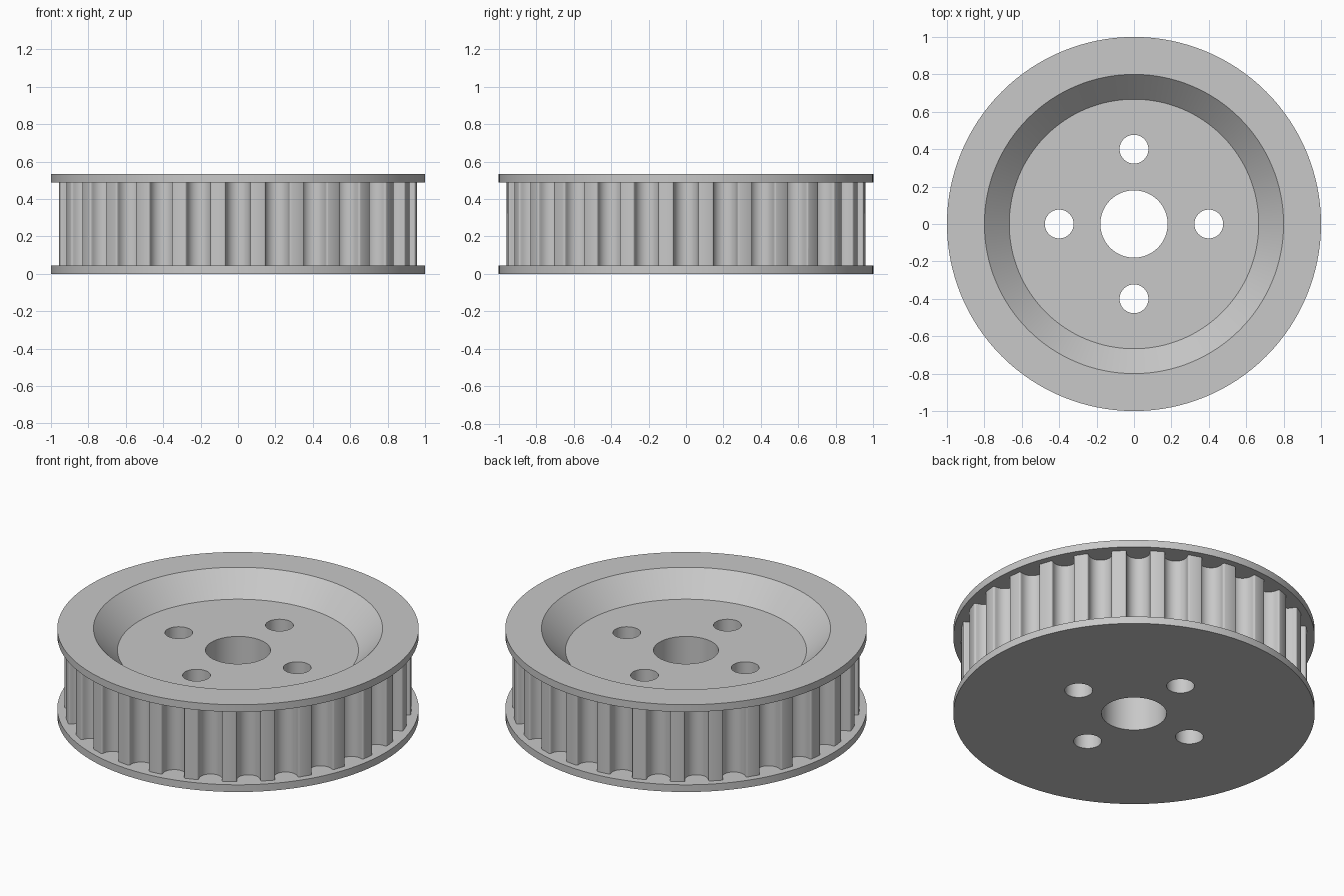
import bpy
import bmesh
from math import cos, sin, pi, radians

if "Cube" in bpy.data.objects:
    bpy.data.objects.remove(bpy.data.objects["Cube"])

HEIGHT, FLANGE = 0.533, 0.044
TEETH, TIP = 28, 0.957
GROOVE, FILLET, ROOT = 0.065, 0.01, 0.935

grey = bpy.data.materials.new("machined grey")
grey.use_nodes = True
colour = (0.58, 0.58, 0.58, 1)
grey.diffuse_color = colour
grey.node_tree.nodes["Principled BSDF"].inputs["Base Color"].default_value = colour


def ring(radius, sides=128):
    return [(radius * cos(2 * pi * i / sides), radius * sin(2 * pi * i / sides))
            for i in range(sides)]


def loft(name, low, high, z0, z1):
    """Closed solid between two outlines with equal point counts."""
    bm = bmesh.new()
    a = [bm.verts.new((x, y, z0)) for x, y in low]
    b = [bm.verts.new((x, y, z1)) for x, y in high]
    bm.faces.new(a[::-1])
    bm.faces.new(b)
    for i in range(len(a)):
        j = (i + 1) % len(a)
        bm.faces.new((a[i], a[j], b[j], b[i]))
    mesh = bpy.data.meshes.new(name)
    bm.to_mesh(mesh)
    bm.free()
    mesh.materials.append(grey)
    obj = bpy.data.objects.new(name, mesh)
    bpy.context.collection.objects.link(obj)
    return obj


def combine(target, tool, operation):
    """Apply a boolean and discard the helper solid."""
    mod = target.modifiers.new("combine", "BOOLEAN")
    mod.operation, mod.solver, mod.object = operation, "EXACT", tool
    bpy.context.view_layer.update()
    result = target.evaluated_get(bpy.context.evaluated_depsgraph_get())
    mesh = bpy.data.meshes.new_from_object(result)
    target.modifiers.clear()
    target.data = mesh
    bpy.data.objects.remove(tool)


def groove_profile():
    """Rounded belt groove as (sideways, outward) points."""
    entry = []
    for i in range(5):
        a = pi / 2 * (1 - i / 4)
        entry.append((-GROOVE - FILLET + FILLET * cos(a),
                      TIP - FILLET + FILLET * sin(a)))
    root = [(GROOVE * cos(pi + pi * i / 14), ROOT + GROOVE * sin(pi + pi * i / 14))
            for i in range(15)]
    return entry + root + [(-t, r) for t, r in reversed(entry)]


# Toothed core
outline = []
for k in range(TEETH):
    c, s = cos(2 * pi * k / TEETH), sin(2 * pi * k / TEETH)
    outline += [(r * c - t * s, r * s + t * c) for t, r in groove_profile()]
pulley = loft("toothed_pulley", outline, outline, FLANGE / 2, HEIGHT - FLANGE / 2)

# Flanges
for name, z in (("lower_flange", 0), ("upper_flange", HEIGHT - FLANGE)):
    combine(pulley, loft(name, ring(1), ring(1), z, z + FLANGE), "UNION")

# Dished recess, its slope carried a little above the rim
over = 0.05
combine(pulley, loft("recess_cutter", ring(0.667), ring(0.8 + over),
                     0.4, HEIGHT + over), "DIFFERENCE")

# Centre bore and four bolt holes
holes = [(0, 0, 0.18)] + [(x, y, 0.077) for x, y in ring(0.4, 4)]
for x, y, radius in holes:
    circle = [(x + u, y + v) for u, v in ring(radius, 64)]
    combine(pulley, loft("hole_cutter", circle, circle, -0.1, HEIGHT + 0.1), "DIFFERENCE")

bpy.ops.object.select_all(action="DESELECT")
pulley.select_set(True)
bpy.context.view_layer.objects.active = pulley
bpy.ops.object.shade_smooth_by_angle(angle=radians(30))
